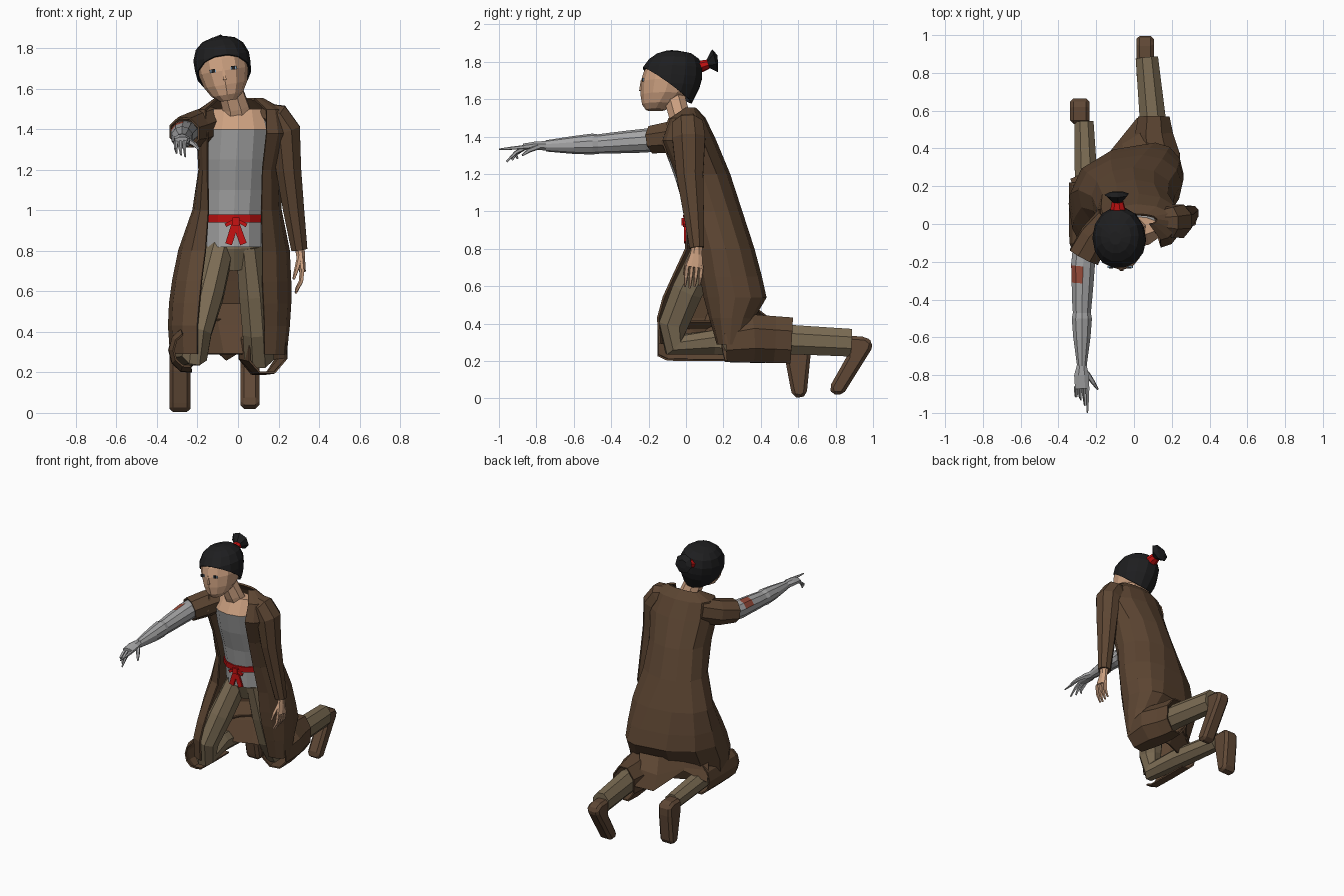
import bpy, bmesh, math
from mathutils import Vector, Matrix

def mat(name, r, g, b):
    m = bpy.data.materials.new(name)
    m.diffuse_color = (r, g, b, 1)
    return m

COAT = mat("coat brown", .108, .06, .032)
BOOT = mat("boot brown", .115, .064, .036)
PANTS = mat("trouser khaki", .2, .15, .088)
SHIRT = mat("shirt grey", .42, .42, .42)
METAL = mat("arm grey", .38, .38, .385)
SKIN = mat("skin", .6, .35, .215)
HAIR = mat("hair black", .013, .013, .014)
RED = mat("red cloth", .57, .006, .006)
RUST = mat("rust patch", .33, .075, .045)
WHITE = mat("eye blue", .25, .4, .55)

def finish(name, bm, mats, rule=None, cut=None, thick=0, xf=None):
    bmesh.ops.recalc_face_normals(bm, faces=bm.faces)
    if cut:
        bmesh.ops.bisect_plane(bm, geom=bm.verts[:] + bm.edges[:] + bm.faces[:], plane_co=cut[0],
                               plane_no=cut[1], clear_inner=True)
    if rule:
        for f in bm.faces:
            f.material_index = rule(f.calc_center_median())
    if xf:
        bm.transform(xf)
    me = bpy.data.meshes.new(name)
    bm.to_mesh(me)
    bm.free()
    for m in mats:
        me.materials.append(m)
    ob = bpy.data.objects.new(name, me)
    bpy.context.collection.objects.link(ob)
    if thick:
        s = ob.modifiers.new("thickness", 'SOLIDIFY')
        s.thickness, s.offset = thick, 0
    return ob

def loft(name, rings, mats, closed=True, caps=True, **kw):
    bm = bmesh.new()
    vs = [[bm.verts.new(p) for p in r] for r in rings]
    n = len(vs[0])
    for a, b in zip(vs, vs[1:]):
        for i in range(n if closed else n - 1):
            j = (i + 1) % n
            bm.faces.new((a[i], a[j], b[j], b[i]))
    if closed and caps:
        bm.faces.new(vs[0])
        bm.faces.new(vs[-1])
    return finish(name, bm, mats, **kw)

def ring(z, xc, rx, yf, yb, n=12):
    return [(xc + rx * math.cos(2 * math.pi * i / n),
             (yf + yb) / 2 + (yb - yf) / 2 * math.sin(2 * math.pi * i / n), z) for i in range(n)]

def tube(name, path, mats, n=8, **kw):
    # path point: x, y, z, half width (near x), half depth
    P = [Vector(p[:3]) for p in path]
    rings = []
    for k, p in enumerate(path):
        t = Vector()
        if k: t += (P[k] - P[k - 1]).normalized()
        if k < len(P) - 1: t += (P[k + 1] - P[k]).normalized()
        t.normalize()
        u = Vector((1, 0, 0)); u = (u - t * u.dot(t)).normalized()
        v = t.cross(u)
        rings.append([P[k] + u * p[3] * math.cos(a) + v * p[4] * math.sin(a)
                      for a in [2 * math.pi * (i + .5) / n for i in range(n)]])
    return loft(name, rings, mats, **kw)

def box(name, c, size, m, xf=None, rot=0):
    bm = bmesh.new()
    bmesh.ops.create_cube(bm, size=1, matrix=Matrix.Translation(c) @ Matrix.Rotation(rot, 4, 'Y') @ Matrix.Diagonal((*size, 1)))
    return finish(name, bm, [m], xf=xf)

def extrude_yz(name, pts, x0, x1, m):
    ob = loft(name, [[(x, y, z) for y, z in pts] for x in (x0, x1)], [m])
    b = ob.modifiers.new("rounding", 'BEVEL')
    b.width, b.segments = .018, 1
    return ob

# Shirt with bare upper chest, belt with knot
loft("shirt", [ring(*r) for r in [(.82, -.02, .148, .012, .28), (.97, -.02, .147, 0, .25), (1.1, -.015, .155, -.03, .22),
     (1.25, -.01, .16, -.085, .18), (1.4, 0, .16, -.125, .11), (1.5, 0, .135, -.06, .04)]], [SHIRT, SKIN],
     rule=lambda c: int(c.z > 1.4 and abs(c.x) < .12 and c.y < 0))
loft("belt", [ring(*r) for r in [(.94, -.02, .153, -.006, .26), (.98, -.02, .153, -.012, .26)]], [RED], caps=False, thick=.008)
box("belt_knot", (-.01, -.012, .945), (.036, .024, .04), RED)
for i, a in enumerate((.3, -.35)):
    box("belt_tail_%d" % i, (-.01 + (-.02, .018)[i], -.006, .885), (.034, .012, .11), RED, rot=a)
for i, a in enumerate((1.1, -1.1)):
    box("belt_loop_%d" % i, (-.01 + (-.03, .03)[i], -.01, .937), (.018, .012, .05), RED, rot=a)

# Trousers
tube("hips", [(-.02, .14, .93, .12, .1), (-.02, .15, .83, .14, .11), (-.02, .18, .73, .09, .1)], [PANTS], n=10)
tube("right_leg", [(-.09, .125, .8, .07, .095), (-.145, .01, .58, .078, .09), (-.195, -.065, .4, .07, .085),
     (-.215, -.06, .29, .068, .075), (-.25, .15, .3, .068, .07), (-.265, .54, .265, .055, .062)], [PANTS])
tube("left_leg", [(.055, .15, .82, .07, .1), (.08, .18, .58, .08, .09), (.095, .22, .4, .078, .085),
     (.105, .27, .29, .08, .085), (.1, .55, .315, .075, .085), (.068, .88, .298, .064, .08)], [PANTS])

# Boots with toes on the ground
extrude_yz("left_boot", [(.86, .225), (.86, .335), (.96, .33), (1.0, .3), (.99, .26), (.84, .02), (.78, .02),
           (.767, .06), (.835, .18)], .012, .105, BOOT)
extrude_yz("right_boot", [(.53, .21), (.53, .31), (.62, .31), (.665, .29), (.665, .22), (.645, .02), (.615, 0),
           (.57, .01), (.56, .05)], -.338, -.235, BOOT)

# Long coat, open in front: z, outer x (2), front edge x (2), front edge y (2), back y
def coat_ring(z, xn, xp, en, ep, yn, yp, yb):
    xc = (xn + xp) / 2 + .33 * max(0, 1 - z)
    def side(xo, e, yf):
        ym, q = (yf + yb) / 2, [math.pi / 6 * k for k in range(4)]
        return [(e + (xo - e) * math.sin(t), ym + (yf - ym) * math.cos(t), z) for t in q] + \
               [(xc + (xo - xc) * math.cos(t), ym + (yb - ym) * math.sin(t), z) for t in q[1:]]
    return side(xn, en, yn) + side(xp, ep, yp)[-2::-1]

loft("coat", [coat_ring(*r) for r in [
    (1.55, -.11, .12, -.1, .08, .0, .0, .05), (1.495, -.19, .22, -.16, .14, -.09, -.08, .1),
    (1.38, -.2, .25, -.15, .14, -.13, -.12, .155), (1.2, -.19, .2, -.15, .12, -.06, -.05, .23),
    (1.0, -.22, .21, -.145, .115, 0, .01, .295), (.8, -.29, .25, -.16, .12, 0, .06, .36),
    (.65, -.32, .257, -.18, .12, -.07, .08, .4), (.54, -.335, .257, -.19, .125, -.12, .1, .425),
    (.43, -.34, .25, -.2, .13, -.15, .13, .36), (.29, -.33, .235, -.2, .13, -.14, .17, .3)]],
    [COAT], closed=False, thick=.012)
# Coat skirt over the left calf, under the right knee, and draped between the calves
tube("coat_left_skirt", [(.145, .2, .3, .095, .11), (.125, .35, .32, .125, .135), (.105, .47, .315, .105, .13),
     (.105, .565, .31, .085, .128)], [COAT], caps=False, thick=.01)
loft("coat_right_skirt", [[(-.25 + s * .09 * math.cos(a), y, .31 + s * .11 * math.sin(a))
     for a in [math.radians(110 + 35 * k) for k in range(6)]] for y, s in ((-.15, .75), (-.1, .97), (.05, 1), (.22, 1))],
     [COAT], closed=False, thick=.01)
loft("coat_back_hem", [
    [(.1, .39, .47), (-.04, .37, .47), (-.18, .29, .46), (-.3, .17, .44)],
    [(.04, .48, .4), (-.06, .42, .36), (-.19, .29, .4), (-.32, .2, .38)],
    [(.02, .56, .31), (-.06, .46, .26), (-.19, .3, .38), (-.335, .235, .31)]], [COAT], closed=False, thick=.01)

# Sleeves
tube("left_sleeve", [(.11, .01, 1.485, .05, .06), (.19, .01, 1.46, .075, .088), (.235, .015, 1.39, .08, .095),
     (.25, .02, 1.2, .067, .078), (.275, .04, 1.0, .056, .06), (.303, .058, .805, .043, .042)], [COAT])
tube("right_sleeve", [(-.13, .03, 1.43, .07, .085), (-.21, -.07, 1.4, .08, .085), (-.265, -.175, 1.385, .085, .075)],
     [COAT], caps=False, thick=.01)

# Bare left hand
tube("left_hand", [(.303, .06, .83, .028, .03), (.31, .055, .77, .022, .034), (.318, .045, .7, .018, .05)], [SKIN])
for i in range(4):
    y = .006 + .026 * i
    tube("left_finger_%d" % i, [(.318, y, .71, .013, .013), (.312, y - .006, .65, .012, .012),
         (.285, y - .012, .59 + .008 * abs(i - 1), .006, .006)], [SKIN], n=5)
tube("left_thumb", [(.305, .035, .77, .014, .014), (.29, .0, .71, .012, .012), (.275, -.01, .66, .007, .007)], [SKIN], n=5)

# Mechanical right arm with a rust patch, reaching forward
tube("right_arm", [(-.262, -.13, 1.385, .065, .06), (-.27, -.22, 1.378, .066, .064), (-.272, -.31, 1.372, .061, .06),
     (-.275, -.4, 1.365, .056, .056), (-.276, -.47, 1.36, .05, .052), (-.276, -.5, 1.36, .056, .056),
     (-.276, -.6, 1.355, .048, .048), (-.276, -.75, 1.35, .027, .03)], [METAL, RUST], n=10,
     rule=lambda c: int(-.31 < c.y < -.22 and c.z > 1.4 and c.x < -.275))
tube("right_palm", [(-.276, -.74, 1.35, .026, .028), (-.278, -.8, 1.352, .042, .024), (-.275, -.87, 1.345, .04, .018)], [METAL])
tube("right_index", [(-.245, -.86, 1.345, .011, .011), (-.246, -.93, 1.338, .009, .009), (-.246, -1, 1.332, .004, .004)], [METAL], n=5)
for i in range(3):
    x = -.264 - .021 * i
    tube("right_finger_%d" % i, [(x, -.86, 1.34, .011, .011), (x, -.91, 1.315 - .005 * i, .01, .01),
         (x + .004, -.96 + .03 * i, 1.265 + .008 * i, .005, .005)], [METAL], n=5)
tube("right_thumb", [(-.25, -.79, 1.345, .016, .015), (-.215, -.84, 1.325, .012, .012), (-.192, -.875, 1.3, .006, .006)], [METAL], n=5)

# Neck and tilted head
tube("neck", [(0, .0, 1.42, .09, .06), (-.012, -.035, 1.51, .07, .06), (-.045, -.065, 1.62, .062, .062)], [SKIN])
piv = Vector((-.072, -.08, 1.69))
TILT = Matrix.Translation(piv) @ Matrix.Rotation(-.16, 4, 'Y') @ Matrix.Translation((0, .08, -1.69))
head = [(1.54, .04, -.215, -.11), (1.57, .078, -.235, -.05), (1.62, .108, -.243, .02), (1.69, .125, -.243, .06),
        (1.75, .128, -.225, .075), (1.8, .112, -.19, .06), (1.835, .075, -.15, .02), (1.845, .03, -.11, -.04)]
loft("head", [ring(z, 0, rx, a, b) for z, rx, a, b in head], [SKIN], xf=TILT)
hair = [(1.56, .09, -.2, .02), (1.62, .116, -.235, .05), (1.665, .13, -.24, .072), (1.71, .135, -.245, .085),
        (1.76, .135, -.234, .087), (1.81, .115, -.197, .07), (1.84, .08, -.155, .03), (1.855, .03, -.11, -.04)]
loft("hair", [ring(z, 0, rx, a, b, 14) for z, rx, a, b in hair], [HAIR],
     cut=((0, -.1, 1.672), (0, .72, 1)), xf=TILT, thick=.008)

# Ponytail and its tie
tube("hair_tie", [(0, .06, 1.77, .046, .035), (0, .118, 1.788, .032, .026)], [RED], xf=TILT)
tube("ponytail", [(0, .112, 1.786, .022, .018), (0, .155, 1.805, .066, .066), (0, .17, 1.806, .035, .03)], [HAIR], n=7, xf=TILT)

# Face
for s in (-1, 1):
    box("eye", (s * .052, -.228, 1.695), (.03, .009, .015), WHITE, xf=TILT)
    box("pupil", (s * .05, -.232, 1.696), (.018, .008, .018), HAIR, xf=TILT)
tube("nose", [(0, -.238, 1.7, .007, .006), (0, -.243, 1.645, .012, .01)], [SKIN], n=4, xf=TILT)
